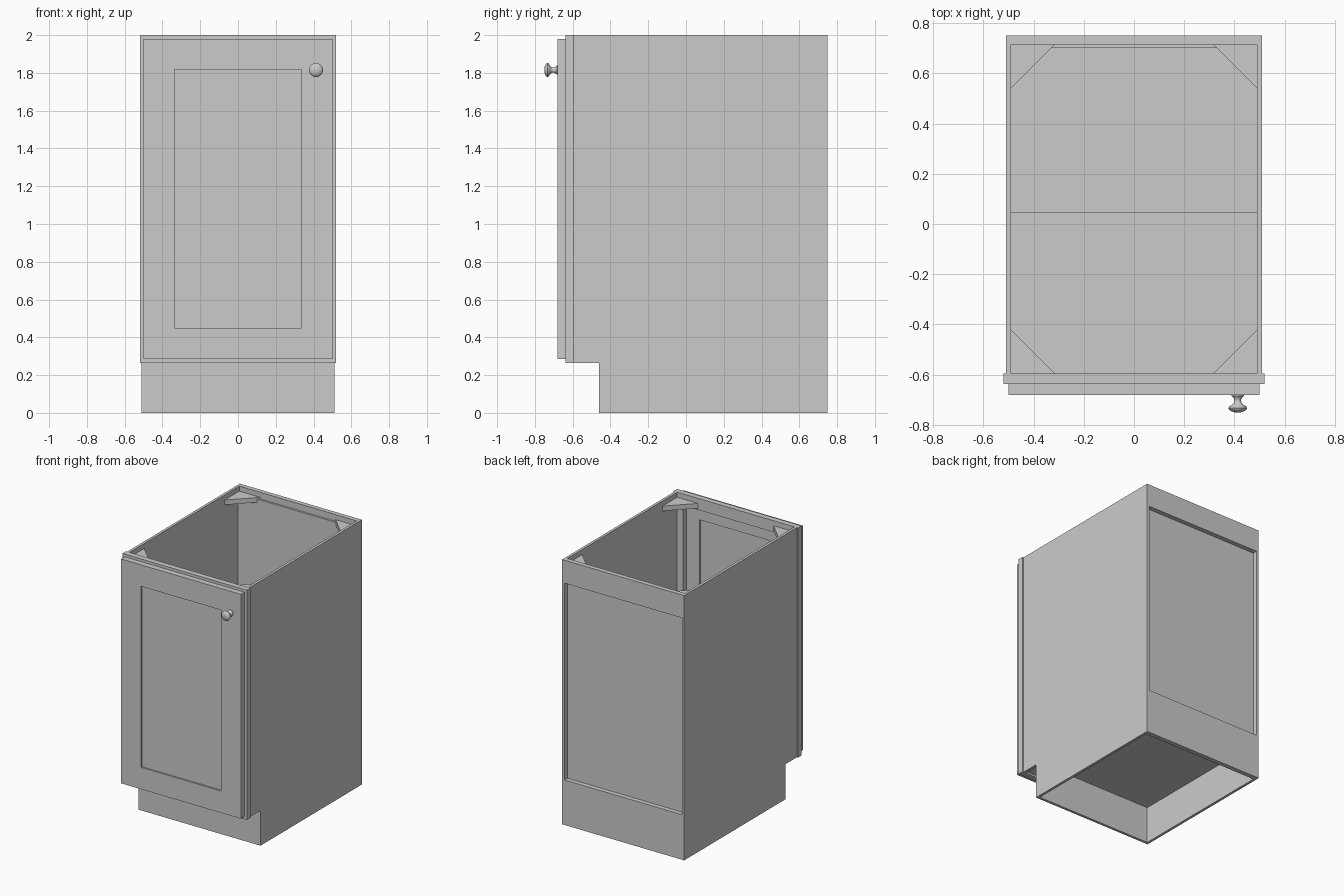
import bpy, bmesh, math

if "Cube" in bpy.data.objects:
    bpy.data.objects.remove(bpy.data.objects["Cube"])


def mesh_object(name, bm):
    bmesh.ops.recalc_face_normals(bm, faces=bm.faces[:])
    me = bpy.data.meshes.new(name)
    bm.to_mesh(me)
    bm.free()
    ob = bpy.data.objects.new(name, me)
    bpy.context.collection.objects.link(ob)
    return ob


def box(name, x0, x1, y0, y1, z0, z1):
    bm = bmesh.new()
    bmesh.ops.create_cube(bm, size=1)
    for v in bm.verts:
        v.co = ((x0 + x1) / 2 + v.co.x * (x1 - x0),
                (y0 + y1) / 2 + v.co.y * (y1 - y0),
                (z0 + z1) / 2 + v.co.z * (z1 - z0))
    return mesh_object(name, bm)


def prism(name, points, offset):
    """Extrude a flat outline of 3D points by an offset."""
    bm = bmesh.new()
    face = bm.faces.new([bm.verts.new(p) for p in points])
    geom = bmesh.ops.extrude_face_region(bm, geom=[face])["geom"]
    moved = [g for g in geom if isinstance(g, bmesh.types.BMVert)]
    bmesh.ops.translate(bm, verts=moved, vec=offset)
    return mesh_object(name, bm)


def frame(name, outer, inner, y0, y1):
    """Rectangular ring in the xz plane; rectangles are (half width, z0, z1)."""
    bm = bmesh.new()
    rings = []
    for (w, a, b), y in ((outer, y0), (inner, y0), (inner, y1), (outer, y1)):
        rings.append([bm.verts.new(p) for p in
                      ((-w, y, a), (w, y, a), (w, y, b), (-w, y, b))])
    for r in range(4):
        p, q = rings[r], rings[(r + 1) % 4]
        for i in range(4):
            j = (i + 1) % 4
            bm.faces.new((p[i], p[j], q[j], q[i]))
    return mesh_object(name, bm)


# Side panels with toe notch
side = [(-0.46, 0), (0.75, 0), (0.75, 2), (-0.6, 2), (-0.6, 0.265), (-0.46, 0.265)]
for label, s in (("left", -1), ("right", 1)):
    prism(label + "_side_panel", [(s * 0.49, y, z) for y, z in side], (s * 0.02, 0, 0))

# Bottom, half-depth shelf and toe kick
box("cabinet_floor", -0.49, 0.49, -0.60, 0.70, 0.28, 0.31)
box("shelf", -0.49, 0.49, 0.045, 0.70, 1.12, 1.15)
box("toe_kick", -0.49, 0.49, -0.46, -0.44, 0, 0.28)

# Back panel and its rails
box("back_panel", -0.49, 0.49, 0.70, 0.715, 0.28, 1.95)
box("back_top_rail", -0.49, 0.49, 0.715, 0.75, 1.826, 2)
box("back_bottom_rail", -0.49, 0.49, 0.715, 0.75, 0, 0.34)

# Triangular corner braces
for sx, lr in ((-1, "left"), (1, "right")):
    for y, d, fb in ((-0.595, 0.175, "front"), (0.715, -0.175, "back")):
        prism(f"{fb}_{lr}_corner_brace",
              [(sx * 0.49, y, 1.925), (sx * 0.315, y, 1.925), (sx * 0.49, y + d, 1.925)],
              (0, 0, 0.037))

# Face frame, door frame and inset door panel
frame("face_frame", (0.52, 0.265, 2.0), (0.44, 0.345, 1.913), -0.637, -0.595)
frame("door_frame", (0.5, 0.285, 1.98), (0.335, 0.45, 1.817), -0.68, -0.637)
box("door_panel", -0.335, 0.335, -0.667, -0.65, 0.45, 1.817)

# Turned knob
profile = [(0, 0), (0.024, 0), (0.024, 0.004), (0.017, 0.012), (0.013, 0.022),
           (0.015, 0.031), (0.024, 0.040), (0.034, 0.047), (0.037, 0.053),
           (0.034, 0.060), (0.024, 0.066), (0.012, 0.0695), (0, 0.0705)]
bm = bmesh.new()
vs = [bm.verts.new((0.413 + r, -0.68 - d, 1.815)) for r, d in profile]
es = [bm.edges.new(e) for e in zip(vs, vs[1:])]
bmesh.ops.spin(bm, geom=vs + es, cent=(0.413, -0.68, 1.815), axis=(0, 1, 0),
               angle=2 * math.pi, steps=32)
bmesh.ops.remove_doubles(bm, verts=bm.verts[:], dist=0.0001)
knob = mesh_object("door_knob", bm)
bpy.context.view_layer.objects.active = knob
knob.select_set(True)
bpy.ops.object.shade_smooth_by_angle(angle=math.radians(40))
